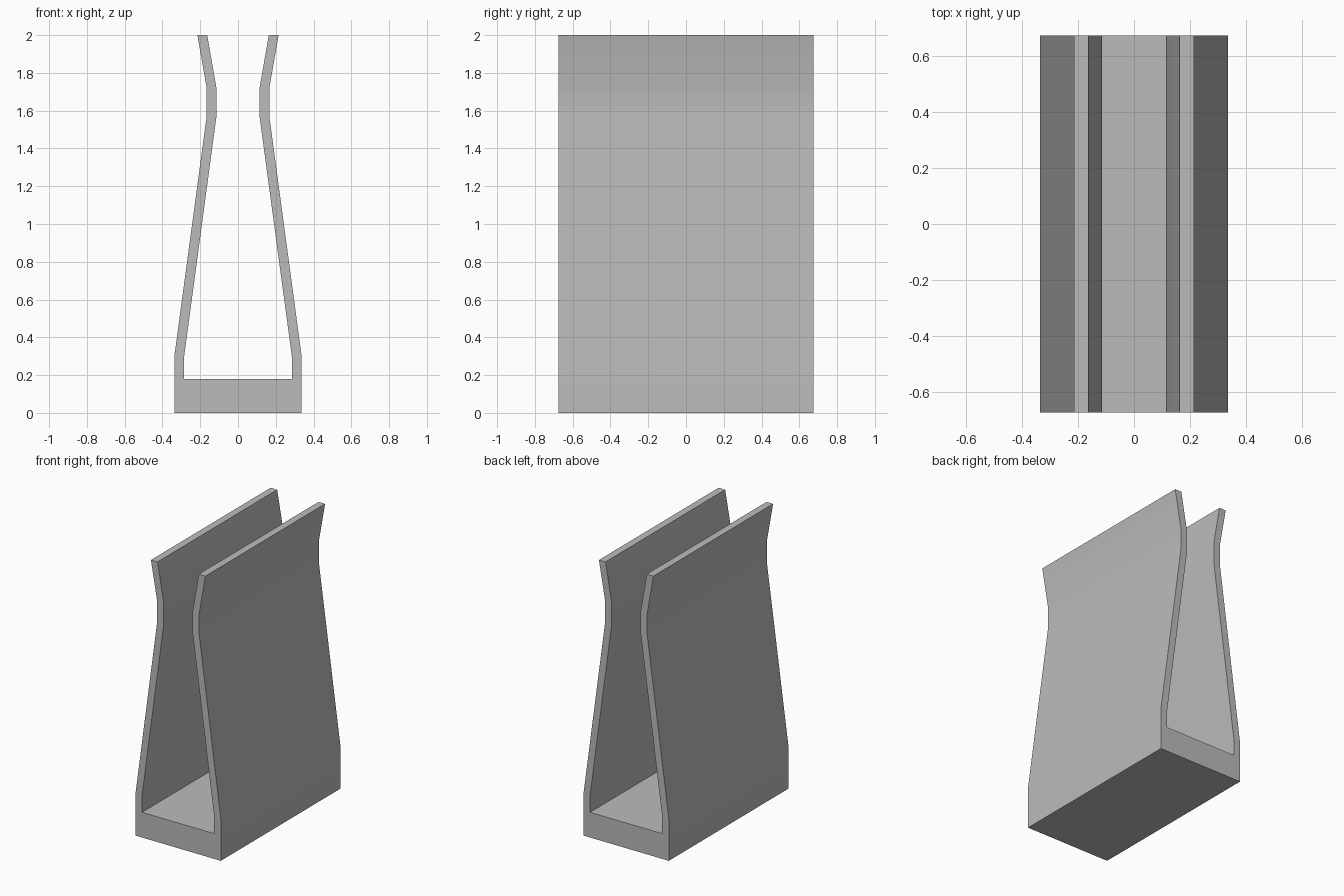
import bpy
import bmesh
import math

cube = bpy.data.objects.get("Cube")
if cube:
    bpy.data.objects.remove(cube, do_unlink=True)

HALF_DEPTH = 0.675

# Plain grey material
grey = bpy.data.materials.new("plain grey")
grey.use_nodes = True
colour = (0.5, 0.5, 0.5, 1)
grey.diffuse_color = colour
grey.node_tree.nodes["Principled BSDF"].inputs["Base Color"].default_value = colour

# Half of the clip section: up the outside, then down the inside to the floor
half = [(0.337, 0), (0.337, 0.30), (0.166, 1.57), (0.166, 1.72), (0.215, 2),
        (0.163, 2), (0.114, 1.72), (0.114, 1.57), (0.285, 0.30), (0.285, 0.18)]
section = half + [(-x, z) for x, z in reversed(half)]

# Extrude the full section from front to back
bm = bmesh.new()
front = bm.faces.new([bm.verts.new((x, -HALF_DEPTH, z)) for x, z in section])
result = bmesh.ops.extrude_face_region(bm, geom=[front], use_keep_orig=True)
back_verts = [g for g in result["geom"] if isinstance(g, bmesh.types.BMVert)]
bmesh.ops.translate(bm, verts=back_verts, vec=(0, 2 * HALF_DEPTH, 0))
bmesh.ops.recalc_face_normals(bm, faces=bm.faces)

mesh = bpy.data.meshes.new("spring_clip")
bm.to_mesh(mesh)
bm.free()
mesh.materials.append(grey)
clip = bpy.data.objects.new("spring_clip", mesh)
bpy.context.collection.objects.link(clip)

# Soft bends along the walls, sharp outer corners
bpy.ops.object.select_all(action="DESELECT")
clip.select_set(True)
bpy.context.view_layer.objects.active = clip
bpy.ops.object.shade_smooth_by_angle(angle=math.radians(30))
